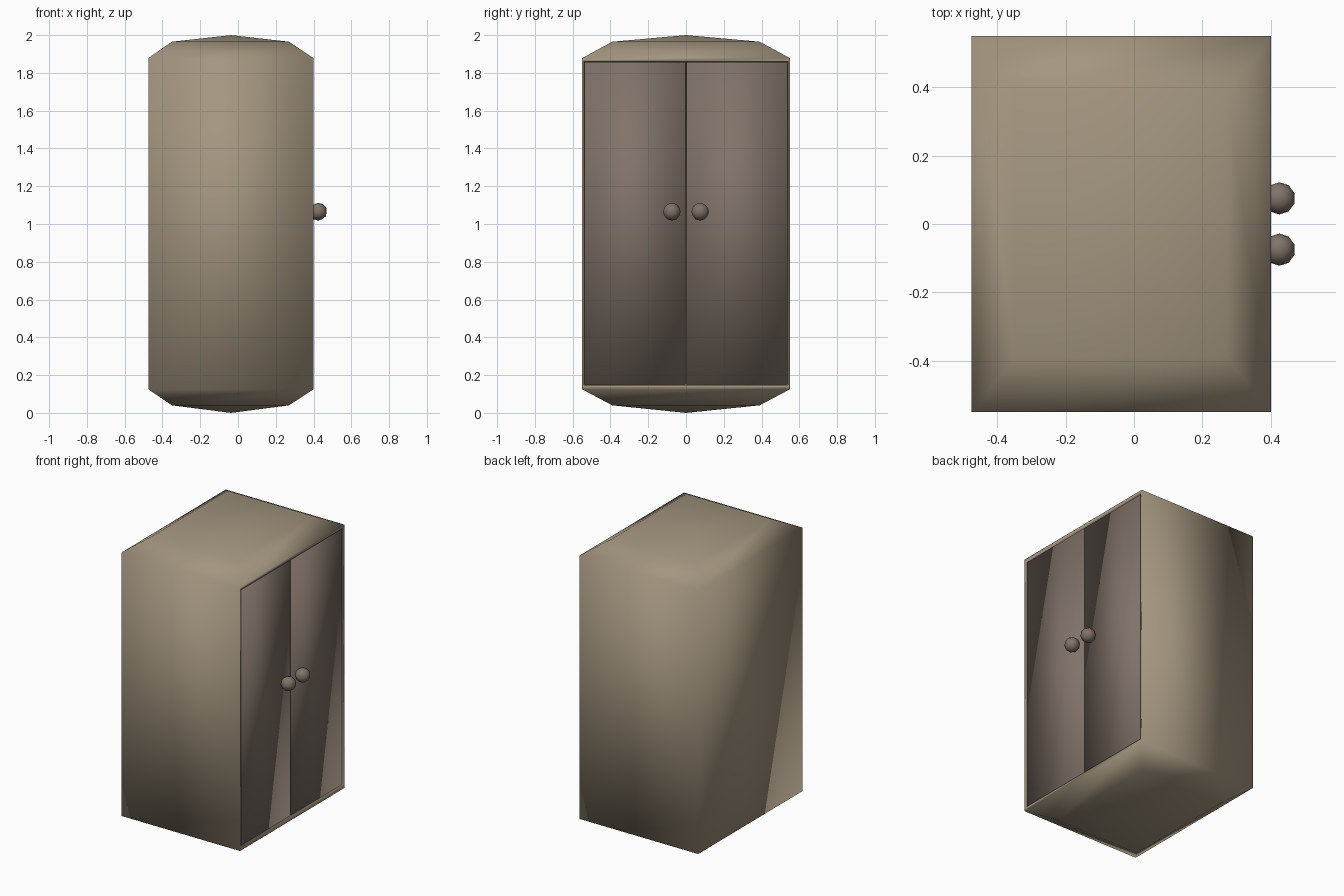
import bpy, bmesh
from mathutils import Matrix

if "Cube" in bpy.data.objects:
    bpy.data.objects.remove(bpy.data.objects["Cube"])


def material(name, color):
    m = bpy.data.materials.new(name)
    m.diffuse_color = (*color, 1)
    m.use_nodes = True
    m.node_tree.nodes["Principled BSDF"].inputs["Base Color"].default_value = m.diffuse_color
    return m


BODY = material("light_wood", (0.37, 0.305, 0.215))
DOOR = material("dark_wood", (0.215, 0.17, 0.14))


def finish(bm, name, mat):
    bmesh.ops.recalc_face_normals(bm, faces=bm.faces[:])
    me = bpy.data.meshes.new(name)
    bm.to_mesh(me)
    bm.free()
    me.materials.append(mat)
    me.shade_smooth()
    ob = bpy.data.objects.new(name, me)
    bpy.context.collection.objects.link(ob)
    return ob


def bridge(bm, a, b, skip=()):
    for i in range(4):
        if i not in skip:
            j = (i + 1) % 4
            bm.faces.new((a[i], a[j], b[j], b[i]))


# Cabinet body: rectangular rings closed by shallow pyramids at top and bottom
bm = bmesh.new()


def ring(x0, x1, y, z):
    return [bm.verts.new(p) for p in
            ((x0, -y, z), (x1, -y, z), (x1, y, z), (x0, y, z))]


rings = [ring(-0.35, 0.27, 0.39, 0.04), ring(-0.475, 0.40, 0.55, 0.125),
         ring(-0.475, 0.40, 0.55, 1.878), ring(-0.35, 0.27, 0.39, 1.965)]
for k in range(3):
    bridge(bm, rings[k], rings[k + 1], skip=(1,) if k == 1 else ())
for r, z in ((rings[0], 0.0), (rings[3], 2.0)):
    tip = bm.verts.new((-0.037, 0, z))
    for i in range(4):
        bm.faces.new((r[i], r[(i + 1) % 4], tip))

# Door opening: narrow frame and shallow pocket on the +x side
lo, hi = rings[1], rings[2]
outer = [lo[1], lo[2], hi[2], hi[1]]


def opening(x):
    return [bm.verts.new((x, y, z)) for y, z in
            ((-0.54, 0.148), (0.54, 0.148), (0.54, 1.86), (-0.54, 1.86))]


frame, pocket = opening(0.40), opening(0.365)
bridge(bm, outer, frame)
bridge(bm, frame, pocket)
bm.faces.new(pocket)
finish(bm, "cabinet_body", BODY)

# Pair of doors with round knobs
for side, s in (("left", -1), ("right", 1)):
    bm = bmesh.new()
    bmesh.ops.create_cube(bm, size=1, matrix=Matrix.Translation((0.379, s * 0.27, 1.004))
                          @ Matrix.Diagonal((0.024, 0.533, 1.706, 1)))
    finish(bm, side + "_door", DOOR)

    bm = bmesh.new()
    bmesh.ops.create_icosphere(bm, subdivisions=2, radius=0.047,
                               matrix=Matrix.Translation((0.425, s * 0.075, 1.065)))
    finish(bm, side + "_knob", DOOR)
